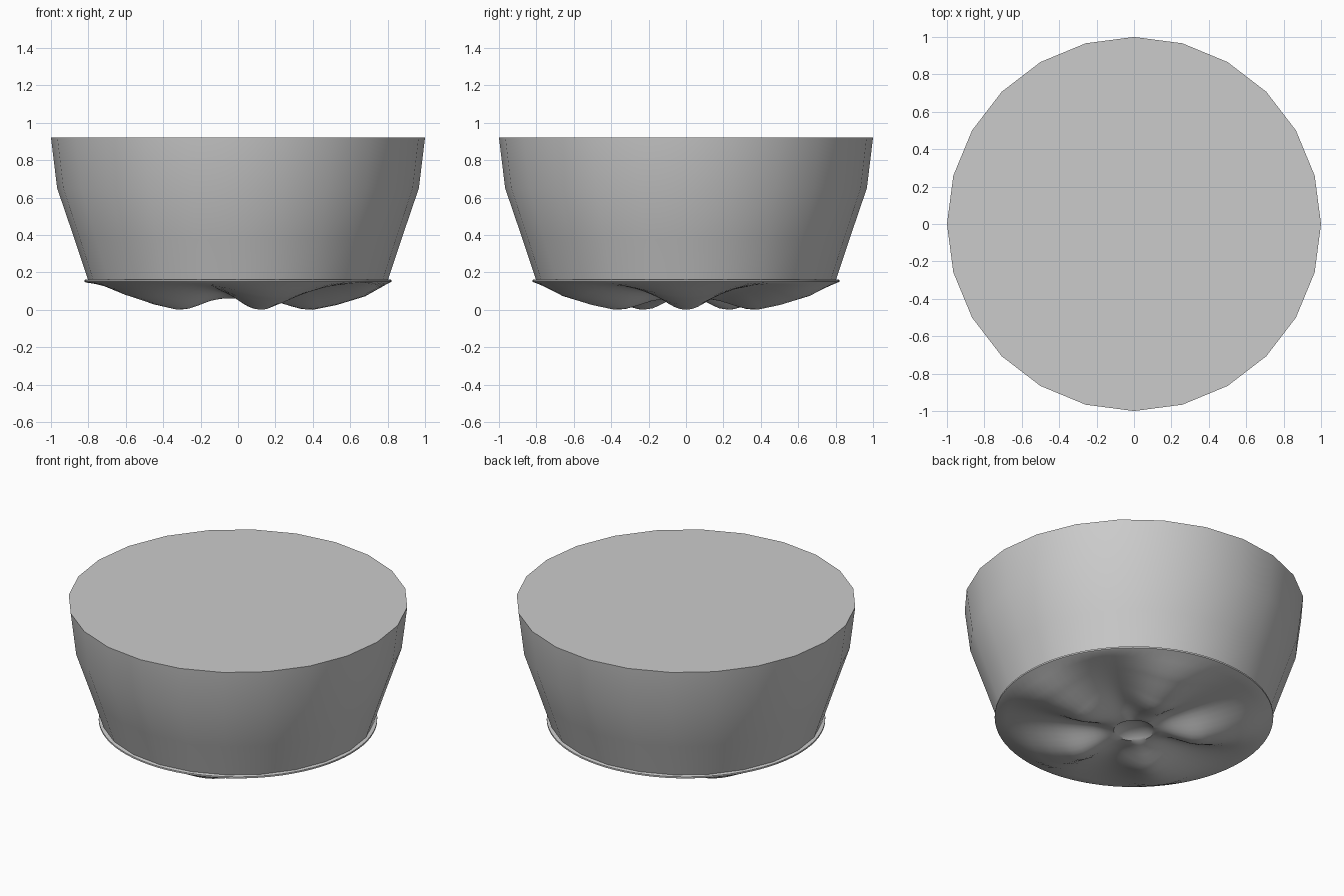
import bpy
import bmesh
import math

cube = bpy.data.objects.get("Cube")
if cube:
    bpy.data.objects.remove(cube, do_unlink=True)

GREY = (0.6, 0.6, 0.6, 1.0)
grey = bpy.data.materials.new("plain grey")
grey.use_nodes = True
grey.diffuse_color = GREY
grey.node_tree.nodes["Principled BSDF"].inputs["Base Color"].default_value = GREY


def lathe(name, rings, sides, height, angle):
    """Stack rings of radius and base height, shaped by height(r, z, a); cap both ends."""
    bm = bmesh.new()
    loops = []
    for r, z in rings:
        loop = []
        for i in range(sides):
            a = math.tau * i / sides
            loop.append(bm.verts.new((r * math.cos(a), r * math.sin(a), height(r, z, a))))
        loops.append(loop)
    for low, high in zip(loops, loops[1:]):
        for i in range(sides):
            j = (i + 1) % sides
            bm.faces.new((low[i], low[j], high[j], high[i]))
    bm.faces.new(loops[0])
    bm.faces.new(loops[-1])
    bmesh.ops.recalc_face_normals(bm, faces=bm.faces)
    mesh = bpy.data.meshes.new(name)
    bm.to_mesh(mesh)
    bm.free()
    mesh.materials.append(grey)
    obj = bpy.data.objects.new(name, mesh)
    bpy.context.collection.objects.link(obj)
    bpy.ops.object.select_all(action="DESELECT")
    obj.select_set(True)
    bpy.context.view_layer.objects.active = obj
    bpy.ops.object.shade_smooth_by_angle(angle=math.radians(angle))
    return obj


def interpolate(points, r):
    """Smooth-free lookup along a radial profile."""
    for (r0, z0), (r1, z1) in zip(points, points[1:]):
        if r <= r1:
            return z0 + (z1 - z0) * (r - r0) / (r1 - r0)
    return points[-1][1]


# Tapered body with a flat closed top
lathe("body", [(0.80, 0.155), (0.875, 0.38), (0.967, 0.65), (1.0, 0.92)],
      24, lambda r, z, a: z, 30)

# Five-footed underside: the ridge line of a foot and the groove between feet
FOOT = [(0.12, 0.06), (0.2, 0.045), (0.28, 0.02), (0.34, 0.004), (0.4, 0.0),
        (0.53, 0.026), (0.68, 0.072), (0.81, 0.145)]
GROOVE = [(0.12, 0.06), (0.25, 0.09), (0.4, 0.105), (0.6, 0.125), (0.81, 0.145)]


def underside(r, z, a):
    if z is not None:
        return z
    blend = 0.5 + 0.5 * math.cos(5 * a)
    foot, groove = interpolate(FOOT, r), interpolate(GROOVE, r)
    return groove + (foot - groove) * blend


# Recessed centre dome, feet, then a thin rounded rim
dome = [(0.015, 0.10), (0.05, 0.096), (0.085, 0.084), (0.11, 0.068)]
radii = [0.12, 0.16, 0.2, 0.24, 0.28, 0.31, 0.34, 0.37, 0.4, 0.44,
         0.48, 0.53, 0.58, 0.63, 0.68, 0.75, 0.81]
rim = [(0.82, 0.15), (0.82, 0.16), (0.81, 0.163)]
lathe("footed_base", dome + [(r, None) for r in radii] + rim, 80, underside, 40)
